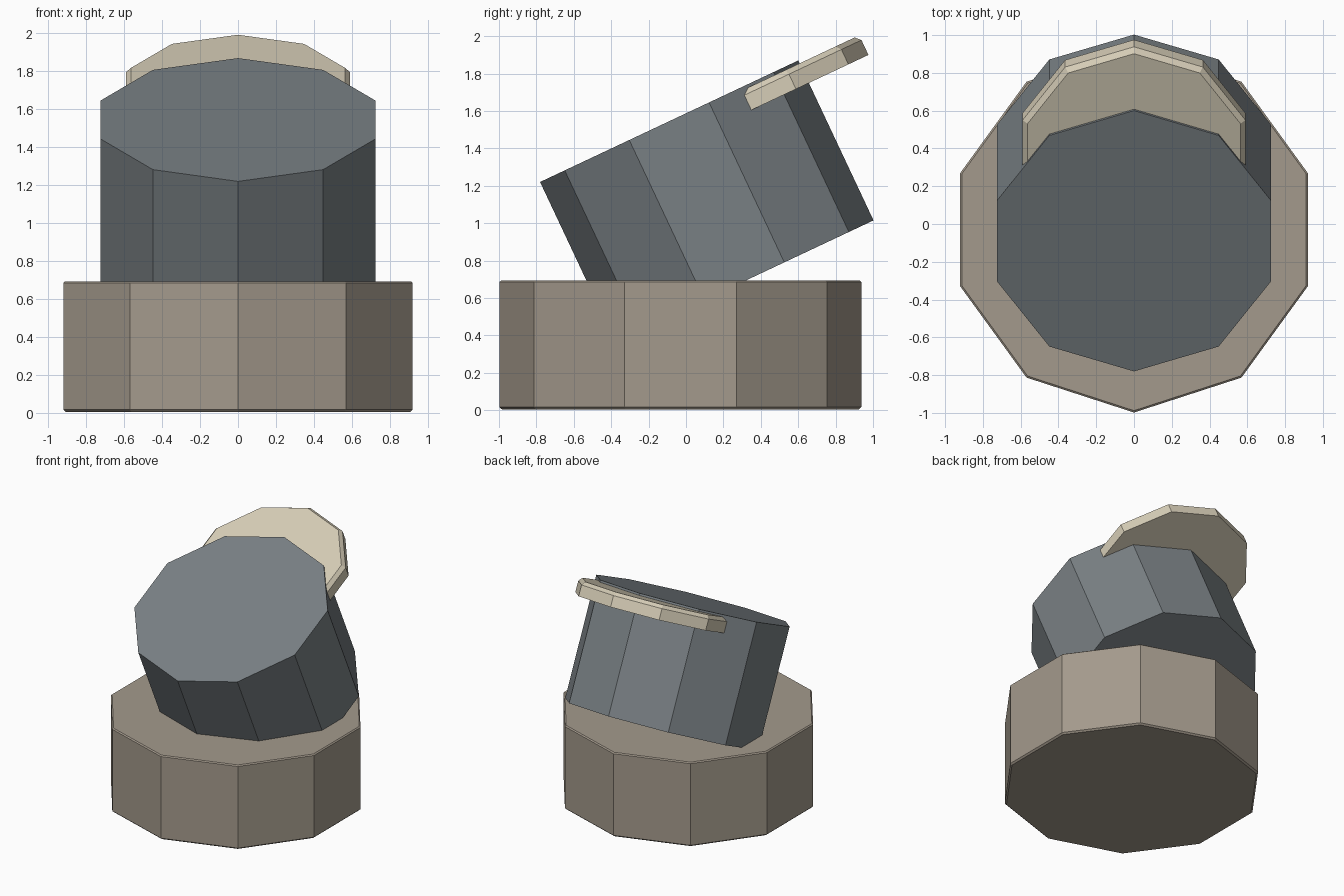
import bpy, bmesh, math
from mathutils import Matrix

if "Cube" in bpy.data.objects:
    bpy.data.objects.remove(bpy.data.objects["Cube"])

SIDES = 10
TILT = math.radians(25.2)


def material(name, srgb):
    m = bpy.data.materials.new(name)
    lin = [((c / 255 + 0.055) / 1.055) ** 2.4 for c in srgb]
    m.diffuse_color = (*lin, 1)
    m.use_nodes = True
    m.node_tree.nodes["Principled BSDF"].inputs["Base Color"].default_value = m.diffuse_color
    return m


def faceted_drum(name, rings, mat, matrix):
    """Closed ten-sided solid from (radius, height) rings, bottom to top."""
    bm = bmesh.new()
    loops = []
    for r, z in rings:
        loops.append([bm.verts.new((r * math.sin(a), -r * math.cos(a), z))
                      for a in (2 * math.pi * i / SIDES for i in range(SIDES))])
    for low, high in zip(loops, loops[1:]):
        for i in range(SIDES):
            j = (i + 1) % SIDES
            bm.faces.new((low[i], low[j], high[j], high[i]))
    bm.faces.new(loops[0][::-1])
    bm.faces.new(loops[-1])
    bmesh.ops.recalc_face_normals(bm, faces=bm.faces)
    mesh = bpy.data.meshes.new(name)
    bm.to_mesh(mesh)
    bm.free()
    obj = bpy.data.objects.new(name, mesh)
    mesh.materials.append(mat)
    obj.matrix_world = matrix
    bpy.context.collection.objects.link(obj)
    return obj


brown = material("warm_brown", (164, 154, 140))
grey = material("slate_grey", (121, 128, 132))
cream = material("pale_cream", (214, 205, 183))

# Upright base with a slight rim chamfer
faceted_drum("base", [(0.955, 0.005), (0.968, 0.017), (0.968, 0.685), (0.958, 0.693)],
             brown, Matrix.Translation((0, -0.03, 0)))

# Tilted drum sunk into the base
tilted = Matrix.Translation((0, -0.09, 1.545)) @ Matrix.Rotation(TILT, 4, 'X')
faceted_drum("tilted_drum", [(0.763, -0.945), (0.763, 0)], grey, tilted)

# Thin disc poking out behind the drum, parallel to its top
faceted_drum("rear_disc", [(0.62, -0.133), (0.62, -0.045), (0.593, -0.017)],
             cream, tilted @ Matrix.Translation((0, 0.495, 0)))
